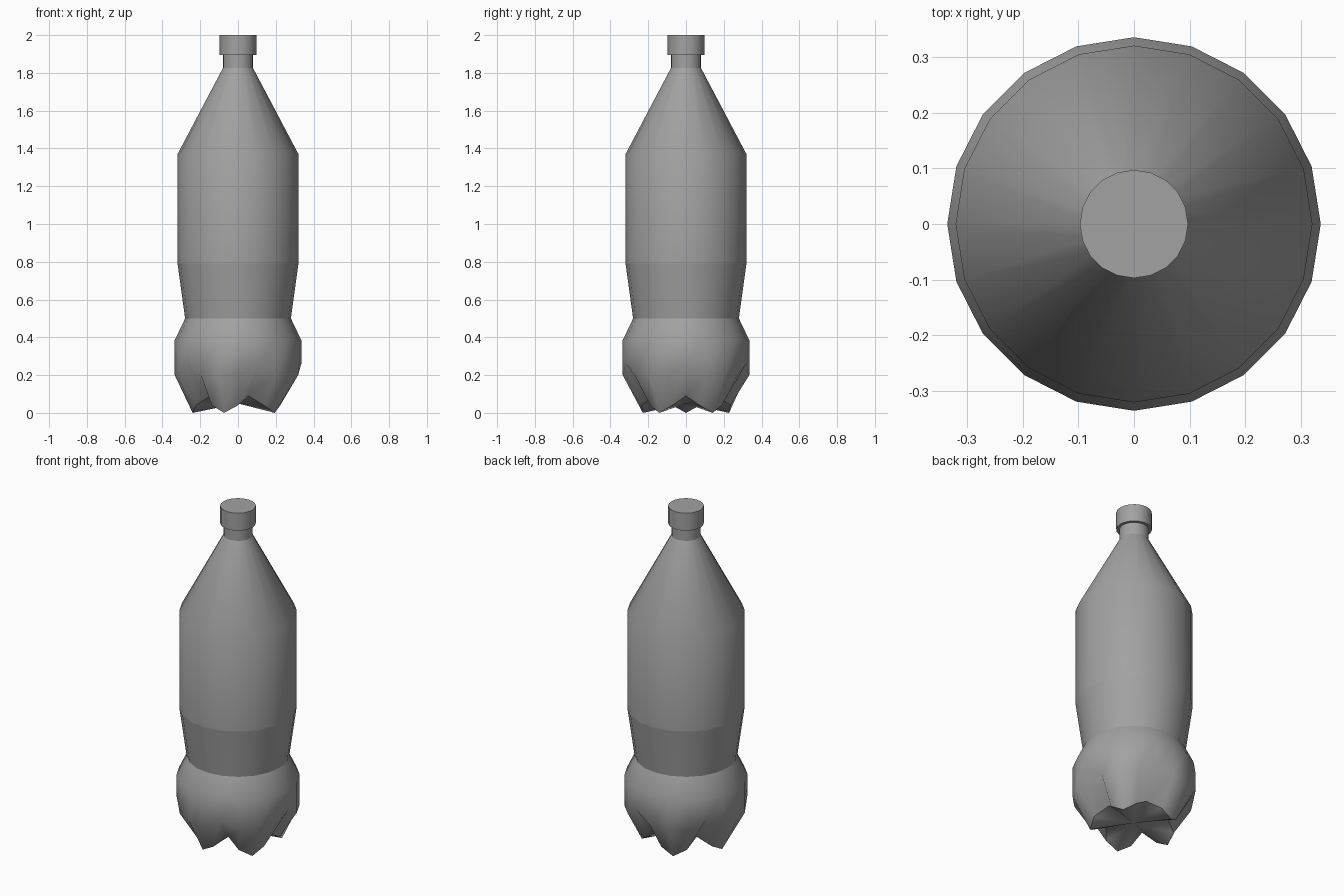
import bpy, bmesh
from math import sin, cos, tau

SIDES = 20

if "Cube" in bpy.data.objects:
    bpy.data.objects.remove(bpy.data.objects["Cube"], do_unlink=True)

grey = bpy.data.materials.new("plain grey")
grey.use_nodes = True
colour = (0.36, 0.36, 0.36, 1)
grey.diffuse_color = colour
grey.node_tree.nodes["Principled BSDF"].inputs["Base Color"].default_value = colour


def lathe(name, rings, sharp, bottom=None, top=None):
    """Loft rings of (radius, z) per side; 'sharp' lists the hard rings."""
    bm = bmesh.new()
    loops = []
    for ring in rings:
        loop = []
        for i in range(SIDES):
            r, z = ring(i)
            a = tau * i / SIDES
            loop.append(bm.verts.new((r * cos(a), r * sin(a), z)))
        loops.append(loop)
    for low, high in zip(loops, loops[1:]):
        for i in range(SIDES):
            j = (i + 1) % SIDES
            bm.faces.new((low[i], low[j], high[j], high[i]))
    # Close each end with a fan when a centre height is given
    for loop, z, flip in ((loops[0], bottom, True), (loops[-1], top, False)):
        if z is None:
            continue
        centre = bm.verts.new((0, 0, z))
        for i in range(SIDES):
            a, b = loop[i], loop[(i + 1) % SIDES]
            bm.faces.new((b, a, centre) if flip else (a, b, centre))
    for f in bm.faces:
        f.smooth = True
    for k in sharp:
        for i in range(SIDES):
            bm.edges.get((loops[k][i], loops[k][(i + 1) % SIDES])).smooth = False
    bm.normal_update()
    mesh = bpy.data.meshes.new(name)
    bm.to_mesh(mesh)
    bm.free()
    mesh.materials.append(grey)
    obj = bpy.data.objects.new(name, mesh)
    bpy.context.collection.objects.link(obj)
    return obj


def circle(r, z):
    return lambda i: (r, z)


# Five feet: each spans four sides, from notch through flank, tip and flank
def foot_bottom(i):
    return ((0.18, 0.09), (0.235, 0.04), (0.24, 0.0), (0.235, 0.04))[i % 4]


def foot_top(i):
    return (0.335, 0.26 if i % 4 == 0 else 0.2)


# Bottle body with footed base, waist, shoulder and neck
lathe("bottle_body",
      [foot_bottom, foot_top, circle(0.335, 0.385), circle(0.28, 0.5),
       circle(0.32, 0.79), circle(0.32, 1.37), circle(0.08, 1.825),
       circle(0.08, 1.9)],
      sharp=(0, 3, 4, 6), bottom=0.05)

# Screw cap
lathe("bottle_cap", [circle(0.097, 1.895), circle(0.097, 2.0)],
      sharp=(0, 1), bottom=1.895, top=2.0)
